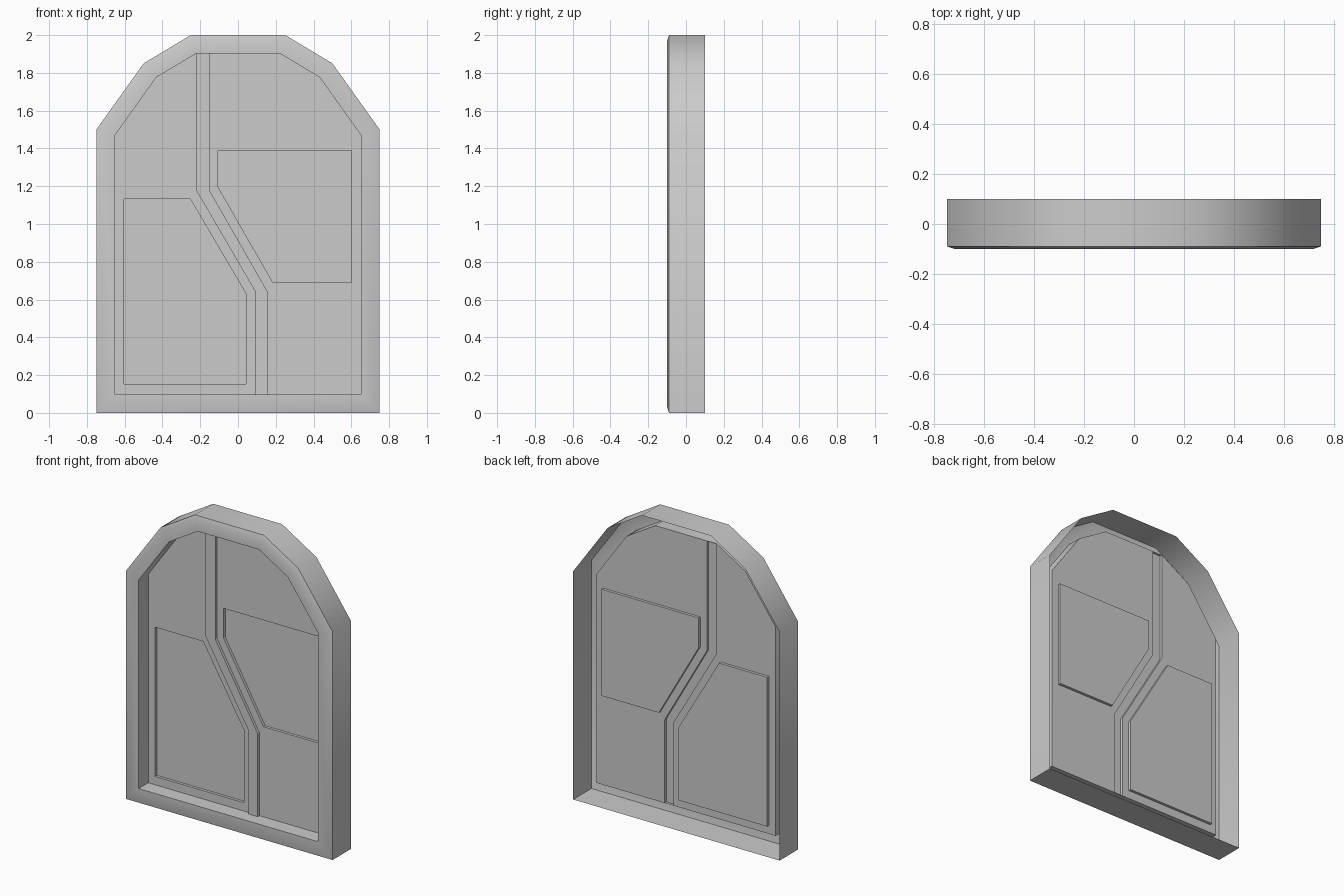
import bpy, bmesh, math
from mathutils import Vector

if "Cube" in bpy.data.objects:
    bpy.data.objects.remove(bpy.data.objects["Cube"])

WALL = 0.1      # half depth of the frame
RELIEF = 0.018  # height of raised / sunk door details


def inset(pts, d):
    """Mitred inward offset of a counter-clockwise outline."""
    out = []
    for i, p in enumerate(pts):
        a, b, c = Vector(pts[i - 1]), Vector(p), Vector(pts[(i + 1) % len(pts)])
        e1, e2 = (b - a).normalized(), (c - b).normalized()
        n1, n2 = Vector((-e1.y, e1.x)), Vector((-e2.y, e2.x))
        out.append(tuple(b + (n1 + n2) * d / (1 + n1.dot(n2))))
    return out


def ring(bm, pts, y):
    return [bm.verts.new((x, y, z)) for x, z in pts]


def bridge(bm, a, b, closed=True):
    n = len(a)
    for i in range(n if closed else n - 1):
        j = (i + 1) % n
        bm.faces.new((a[i], a[j], b[j], b[i]))


def finish(bm, name):
    """Make normals consistent with the front facing -y, then create the object."""
    bmesh.ops.recalc_face_normals(bm, faces=bm.faces)
    if sum(f.normal.y * f.calc_area() for f in bm.faces) > 0:
        bmesh.ops.reverse_faces(bm, faces=bm.faces)
    me = bpy.data.meshes.new(name)
    bm.to_mesh(me)
    bm.free()
    ob = bpy.data.objects.new(name, me)
    bpy.context.collection.objects.link(ob)
    return ob


def sheet(name, outline, hole):
    """Thin door half at y=0 with a sunk panel."""
    bm = bmesh.new()
    outer, rim = ring(bm, outline, 0), ring(bm, hole, 0)
    edges = [bm.edges.new((l[i - 1], l[i])) for l in (outer, rim) for i in range(len(l))]
    bmesh.ops.triangle_fill(bm, edges=edges, use_beauty=True, normal=(0, -1, 0))
    floor = ring(bm, hole, RELIEF)
    bridge(bm, rim, floor)
    bm.faces.new(floor)
    return finish(bm, name)


# Arched frame: outer wall, shallow front chamfer, front ring, inner return; open at the back
half = [(0.75, 0), (0.75, 1.5), (0.5, 1.85), (0.25, 2.0)]
outline = half + [(-x, z) for x, z in reversed(half)]
inner = inset(outline, 0.098)
bm = bmesh.new()
loops = [ring(bm, outline, WALL), ring(bm, outline, -0.09),
         ring(bm, inset(outline, 0.03), -WALL),
         ring(bm, inner, -WALL), ring(bm, inner, 0)]
for a, b in zip(loops, loops[1:]):
    bridge(bm, a, b)
frame = finish(bm, "arched_frame")
bpy.context.view_layer.objects.active = frame
frame.select_set(True)
bpy.ops.object.shade_smooth_by_angle(angle=math.radians(40))

# Raised dividing strip, both edges listed bottom to top
bottom, top = inner[0][1], inner[3][1]
left = [(0.09, bottom), (0.09, 0.645), (-0.222, 1.18), inner[4]]
right = [(0.155, bottom), (0.155, 0.645), (-0.152, 1.18), (-0.152, top)]
bm = bmesh.new()
strip = [ring(bm, left, 0), ring(bm, left, -RELIEF), ring(bm, right, -RELIEF), ring(bm, right, 0)]
for a, b in zip(strip, strip[1:]):
    bridge(bm, a, b, closed=False)
finish(bm, "dividing_strip")

# Door halves either side of the strip, each with a sunk panel
sheet("left_door_half", left + [inner[5], inner[6], inner[7]],
      [(-0.603, 0.153), (0.043, 0.153), (0.043, 0.63), (-0.253, 1.133), (-0.603, 1.133)])
sheet("right_door_half", inner[0:4] + right[::-1],
      [(0.185, 0.69), (0.6, 0.69), (0.6, 1.39), (-0.105, 1.39), (-0.105, 1.195)])
